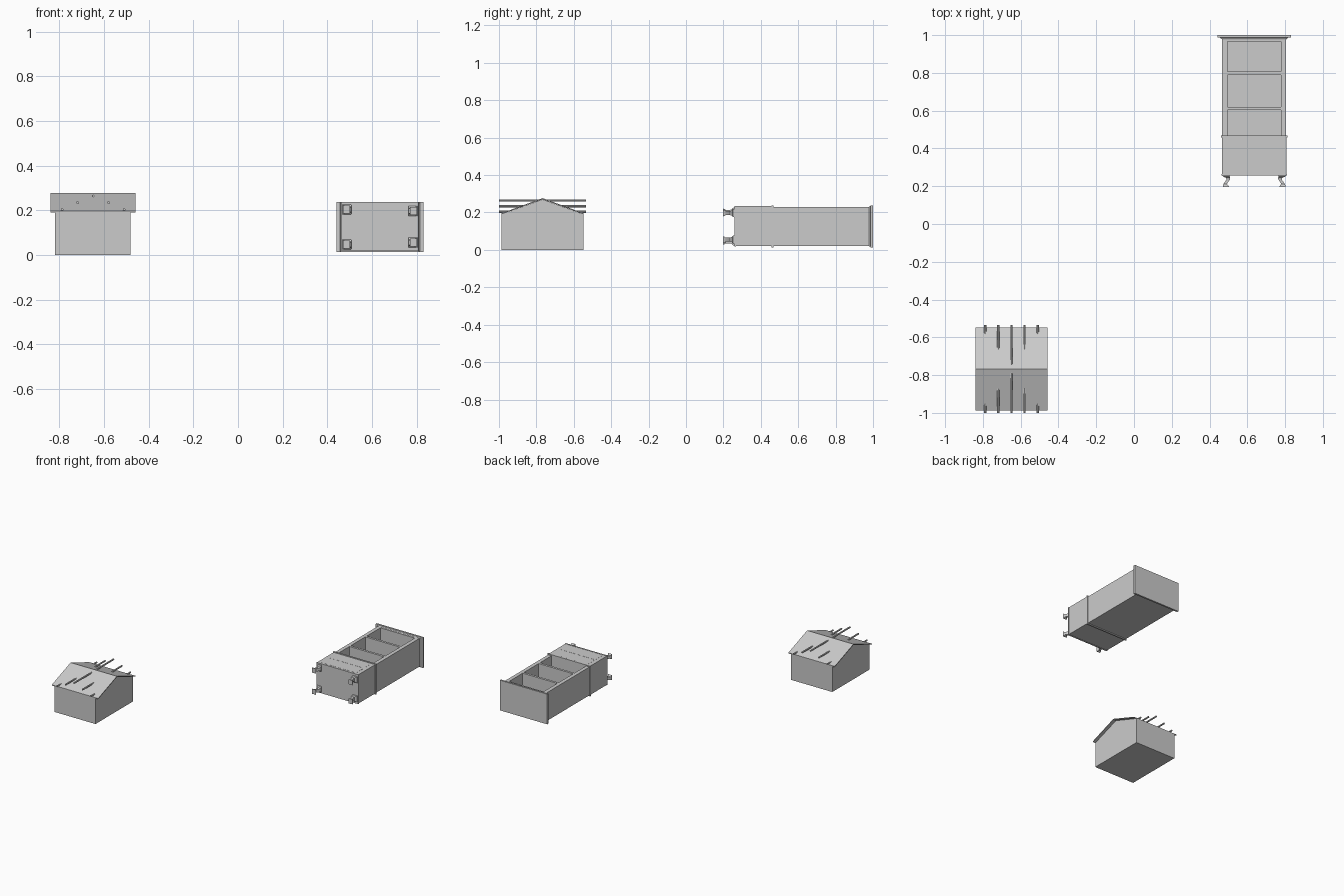
import bpy, bmesh, math
from mathutils import Matrix

cube = bpy.data.objects.get("Cube")
if cube:
    bpy.data.objects.remove(cube, do_unlink=True)

grey = bpy.data.materials.new("plain grey")
grey.use_nodes = True
grey.diffuse_color = (0.6, 0.6, 0.6, 1)
grey.node_tree.nodes["Principled BSDF"].inputs["Base Color"].default_value = (0.6, 0.6, 0.6, 1)


def finish(name, bm):
    bmesh.ops.recalc_face_normals(bm, faces=bm.faces)
    mesh = bpy.data.meshes.new(name)
    bm.to_mesh(mesh)
    bm.free()
    mesh.materials.append(grey)
    ob = bpy.data.objects.new(name, mesh)
    bpy.context.collection.objects.link(ob)
    return ob


def loft(name, rings):
    """Closed skin through rings that have equal point counts."""
    bm = bmesh.new()
    rows = [[bm.verts.new(p) for p in ring] for ring in rings]
    n = len(rows[0])
    for a, b in zip(rows, rows[1:]):
        for i in range(n):
            j = (i + 1) % n
            bm.faces.new((a[i], a[j], b[j], b[i]))
    bm.faces.new(rows[0])
    bm.faces.new(rows[-1])
    return finish(name, bm)


def rect(y, cx, cz, hx, hz):
    return [(cx + sx * hx, y, cz + sz * hz)
            for sx, sz in ((-1, -1), (1, -1), (1, 1), (-1, 1))]


def box(name, x0, x1, y0, y1, z0, z1):
    cx, cz, hx, hz = (x0 + x1) / 2, (z0 + z1) / 2, (x1 - x0) / 2, (z1 - z0) / 2
    return loft(name, [rect(y0, cx, cz, hx, hz), rect(y1, cx, cz, hx, hz)])


def extrude_x(name, profile, x0, x1):
    return loft(name, [[(x, y, z) for y, z in profile] for x in (x0, x1)])


# House: gabled body and thin folded roof
RIDGE, EAVE = -0.767, 0.22
extrude_x("house_body", [(RIDGE - EAVE, 0), (RIDGE + EAVE, 0), (RIDGE + EAVE, 0.19),
                         (RIDGE, 0.27), (RIDGE - EAVE, 0.19)], -0.82, -0.481)
outer = [(RIDGE - EAVE, 0.196), (RIDGE, 0.277), (RIDGE + EAVE, 0.196)]
inner = [(y, z - 0.006) for y, z in reversed(outer)]
extrude_x("house_roof", outer + inner, -0.84, -0.459)

# Beams running through the roof
for i in range(-2, 3):
    bm = bmesh.new()
    place = (Matrix.Translation((-0.649 + 0.0695 * i, RIDGE, 0.264 - 0.03 * abs(i)))
             @ Matrix.Rotation(math.pi / 2, 4, "X"))
    bmesh.ops.create_cone(bm, cap_ends=True, segments=8, radius1=0.006, radius2=0.006,
                          depth=0.466, matrix=place)
    finish(f"roof_beam_{i + 3}", bm)

# Bookcase lying on its back, open side up
MID, HALF = 0.636, 0.17
LEFT, RIGHT = MID - HALF, MID + HALF
Z0, Z1 = 0.02, 0.23
INX = HALF - 0.028
box("case_back", LEFT, RIGHT, 0.46, 0.99, Z0, 0.034)
for side, x0, x1 in (("right", LEFT, MID - INX), ("left", MID + INX, RIGHT)):
    box(f"case_side_{side}", x0, x1, 0.46, 0.99, 0.034, Z1)
for name, y0, y1 in (("lower_shelf", 0.603, 0.62), ("upper_shelf", 0.79, 0.807),
                     ("case_top", 0.966, 0.99)):
    box(name, MID - INX, MID + INX, y0, y1, 0.034, Z1)

# Base cabinet with flat drawer fronts
box("base_cabinet", LEFT - 0.001, RIGHT + 0.001, 0.26, 0.465, Z0, 0.234)
box("base_rim", LEFT - 0.003, RIGHT + 0.003, 0.258, 0.266, Z0 - 0.003, 0.236)
for i in range(2):
    y = 0.276 + 0.092 * i
    box(f"drawer_front_{i + 1}", MID - INX, MID + INX, y, y + 0.084, 0.232, 0.2348)

# Waist moulding and flared cornice
CZ = 0.1255
box("waist_moulding", MID - 0.176, MID + 0.176, 0.458, 0.469, 0.013, 0.238)
loft("cornice", [rect(y, MID, CZ, hx, hz) for y, hx, hz in
                 ((0.978, 0.171, 0.1055), (0.986, 0.18, 0.109),
                  (0.987, 0.195, 0.112), (1.0, 0.195, 0.112))])

# Curved feet: y, inward shift, half width in x, half width in z
steps = [(0.262, 0, 0.02, 0.023), (0.251, 0.003, 0.018, 0.022), (0.245, 0.012, 0.011, 0.014),
         (0.235, 0.013, 0.009, 0.011), (0.223, 0.004, 0.009, 0.011),
         (0.212, -0.003, 0.009, 0.011), (0.205, -0.001, 0.014, 0.016),
         (0.197, 0, 0.016, 0.018)]
for side, s, heights in (("right", -1, (0.046, 0.203)), ("left", 1, (0.055, 0.197))):
    for end, z in zip(("back", "front"), heights):
        loft(f"{end}_{side}_foot", [rect(y, MID + s * (0.15 - dx), z, hx, hz)
                                    for y, dx, hx, hz in steps])
